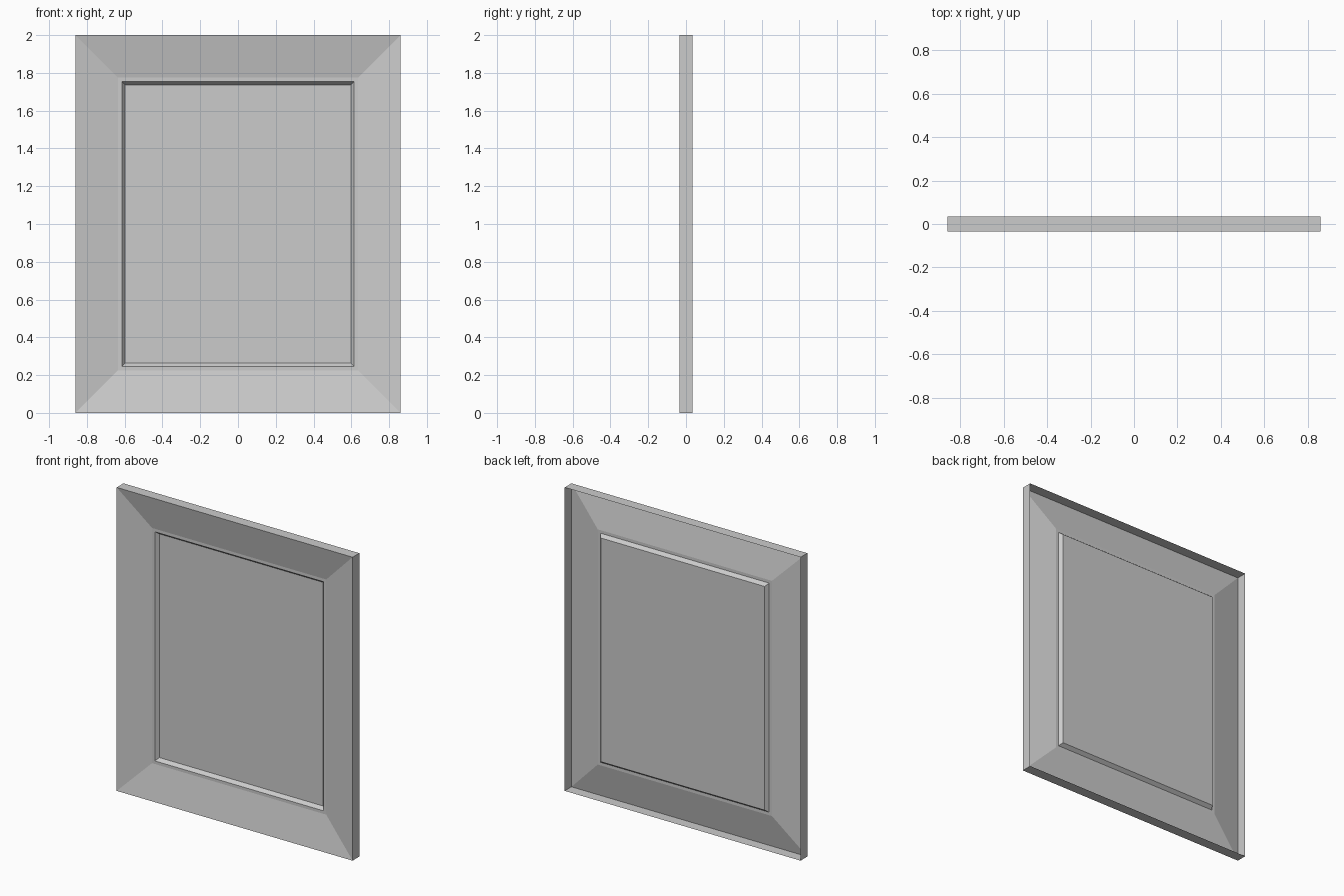
import bpy
import bmesh

default = bpy.data.objects.get("Cube")
if default:
    bpy.data.objects.remove(default, do_unlink=True)

HALF_W, HEIGHT = 0.86, 2.0
FRONT, STEP, BACK = -0.035, 0.012, 0.035

# One flat grey for the whole door
grey = bpy.data.materials.new("grey_paint")
grey.use_nodes = True
colour = (0.6, 0.6, 0.6, 1)
grey.diffuse_color = colour
grey.node_tree.nodes["Principled BSDF"].inputs["Base Color"].default_value = colour


def nested_rings(name, profile, cap=False):
    """Bridge rectangular loops, each given as (inset from outer edge, depth)."""
    bm = bmesh.new()
    previous = None
    for inset, y in profile:
        x, low, high = HALF_W - inset, inset, HEIGHT - inset
        corners = [(-x, low), (x, low), (x, high), (-x, high)]
        ring = [bm.verts.new((cx, y, cz)) for cx, cz in corners]
        if previous:
            for i in range(4):
                j = (i + 1) % 4
                bm.faces.new((previous[i], previous[j], ring[j], ring[i]))
        previous = ring
    if cap:
        bm.faces.new(previous)
    mesh = bpy.data.meshes.new(name)
    bm.to_mesh(mesh)
    bm.free()
    mesh.materials.append(grey)
    obj = bpy.data.objects.new(name, mesh)
    bpy.context.collection.objects.link(obj)
    return obj


# Outer wall, sloping mitred frame and narrow flat border, open at the back
nested_rings("mitred_frame", [(0, BACK), (0, FRONT), (0.225, STEP), (0.245, STEP)])

# Steep bevel leading down to the panel
nested_rings("inner_bevel", [(0.245, STEP), (0.263, BACK)])

# Flat recessed centre panel
nested_rings("centre_panel", [(0.263, BACK)], cap=True)
